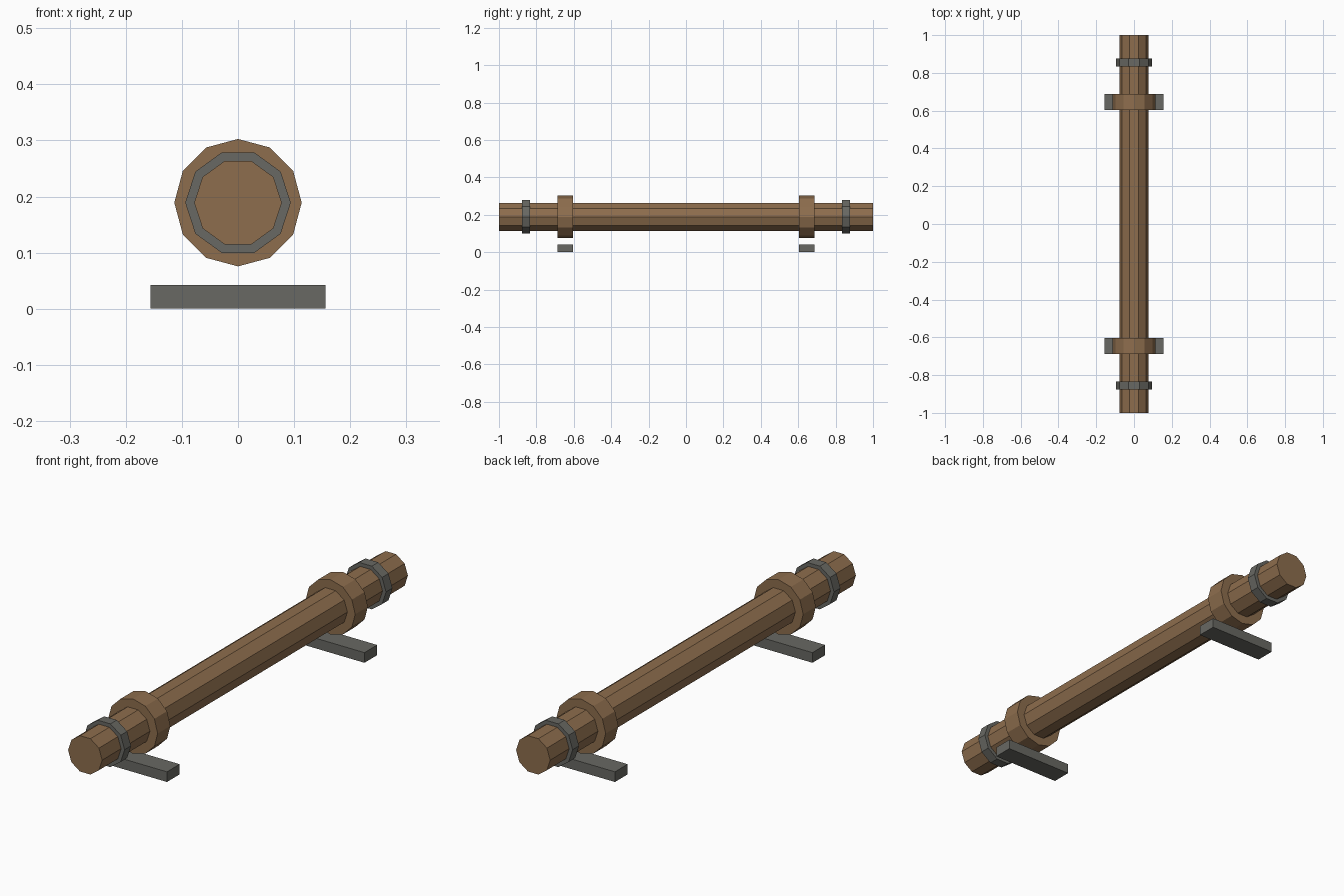
import bpy
import math
from mathutils import Matrix

if "Cube" in bpy.data.objects:
    bpy.data.objects.remove(bpy.data.objects["Cube"])

AXIS_Z = 0.189  # height of the beam's centre line


def material(name, rgb):
    m = bpy.data.materials.new(name)
    m.diffuse_color = (*rgb, 1.0)
    m.use_nodes = True
    m.node_tree.nodes["Principled BSDF"].inputs["Base Color"].default_value = m.diffuse_color
    return m


wood = material("brown_wood", (0.27, 0.155, 0.075))
iron = material("grey_iron", (0.14, 0.14, 0.125))


def prism_y(name, sides, radius, length, y, mat):
    """Flat-sided cylinder lying along y with a corner pointing to +x."""
    bpy.ops.mesh.primitive_cylinder_add(vertices=sides, radius=radius, depth=length)
    ob = bpy.context.object
    # turn a corner towards +x, then lay the axis along y
    ob.data.transform(Matrix.Rotation(math.radians(90), 4, 'X')
                      @ Matrix.Rotation(math.radians(-90), 4, 'Z'))
    ob.location = (0, y, AXIS_Z)
    ob.name = name
    ob.data.materials.append(mat)
    return ob


def block(name, size, loc, mat):
    bpy.ops.mesh.primitive_cube_add(size=1)
    ob = bpy.context.object
    ob.data.transform(Matrix.Diagonal((*size, 1)))
    ob.location = loc
    ob.name = name
    ob.data.materials.append(mat)
    return ob


# Long ten-sided beam
prism_y("shaft", 10, 0.078, 2.0, 0, wood)

# Matching fittings at both ends
for side, s in (("front", -1), ("back", 1)):
    prism_y(side + "_collar", 12, 0.1135, 0.083, s * 0.646, wood)
    prism_y(side + "_band", 10, 0.094, 0.042, s * 0.855, iron)
    block(side + "_foot", (0.312, 0.083, 0.042), (0, s * 0.646, 0.021), iron)
